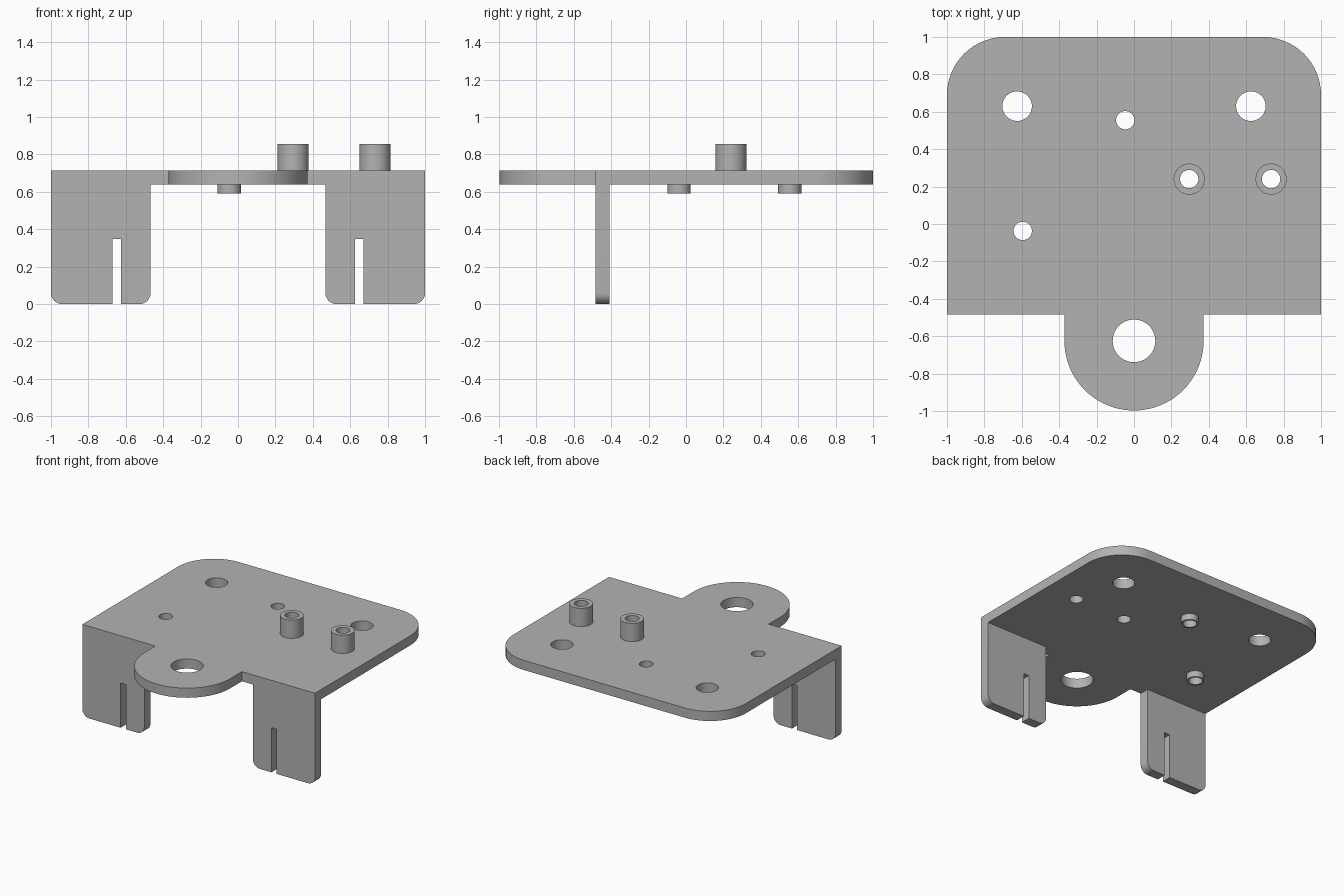
import bpy
import math
from mathutils import Matrix

cube = bpy.data.objects.get("Cube")
if cube:
    bpy.data.objects.remove(cube, do_unlink=True)

grey = bpy.data.materials.new("plain grey")
grey.use_nodes = True
colour = (0.45, 0.45, 0.45, 1)
grey.diffuse_color = colour
grey.node_tree.nodes["Principled BSDF"].inputs["Base Color"].default_value = colour


def arc(cx, cy, r, start, end, steps=16):
    angles = [math.radians(start + (end - start) * i / steps) for i in range(steps + 1)]
    return [(cx + r * math.cos(a), cy + r * math.sin(a)) for a in angles]


def circle(cx, cy, r):
    return arc(cx, cy, r, 0, 360, 48)[:-1]


def extrude(name, loops, low, high, upright=False):
    """Extrude an outline with holes along z, or along y when upright."""
    curve = bpy.data.curves.new(name, 'CURVE')
    curve.dimensions = '2D'
    curve.fill_mode = 'BOTH'
    curve.extrude = (high - low) / 2
    for loop in loops:
        spline = curve.splines.new('POLY')
        spline.points.add(len(loop) - 1)
        for point, (x, y) in zip(spline.points, loop):
            point.co = (x, y, 0, 1)
        spline.use_cyclic_u = True
    obj = bpy.data.objects.new(name, curve)
    bpy.context.collection.objects.link(obj)
    bpy.ops.object.select_all(action='DESELECT')
    obj.select_set(True)
    bpy.context.view_layer.objects.active = obj
    bpy.ops.object.convert(target='MESH')
    obj = bpy.context.view_layer.objects.active
    # Place the extrusion and weld the caps to the walls
    middle = (low + high) / 2
    if upright:
        move = Matrix.Translation((0, middle, 0)) @ Matrix.Rotation(math.pi / 2, 4, 'X')
    else:
        move = Matrix.Translation((0, 0, middle))
    obj.data.transform(move)
    bpy.ops.object.mode_set(mode='EDIT')
    bpy.ops.mesh.select_all(action='SELECT')
    bpy.ops.mesh.remove_doubles(threshold=0.0005)
    bpy.ops.mesh.normals_make_consistent(inside=False)
    bpy.ops.object.mode_set(mode='OBJECT')
    obj.data.materials.clear()
    obj.data.materials.append(grey)
    bpy.ops.object.shade_smooth_by_angle(angle=math.radians(30))
    return obj


BOTTOM, TOP = 0.64, 0.715
FRONT = -0.483
posts = [(0.295, 0.24), (0.733, 0.24)]
collars = [(-0.047, 0.555), (-0.595, -0.037)]

# Mounting plate with rounded back corners, front tab and holes
outline = ([(-1, FRONT), (-0.372, FRONT)]
           + arc(0, -0.625, 0.372, 180, 360, 40)
           + [(0.372, FRONT), (1, FRONT)]
           + arc(0.69, 0.69, 0.31, 0, 90)
           + arc(-0.69, 0.69, 0.31, 90, 180))
holes = [circle(0, -0.625, 0.114)]
holes += [circle(x, 0.63, 0.079) for x in (-0.625, 0.625)]
holes += [circle(x, y, 0.049) for x, y in posts + collars]
extrude("mounting_plate", [outline] + holes, BOTTOM, TOP)

# Hollow posts above the plate
for i, (x, y) in enumerate(posts, 1):
    extrude(f"post_{i}", [circle(x, y, 0.083), circle(x, y, 0.049)], TOP, 0.857)

# Short collars below the plate
for i, (x, y) in enumerate(collars, 1):
    extrude(f"collar_{i}", [circle(x, y, 0.062), circle(x, y, 0.049)], 0.592, BOTTOM)

# Slotted front legs
leg = ([(0.467, BOTTOM)]
       + arc(0.527, 0.06, 0.06, 180, 270, 8)
       + [(0.625, 0), (0.625, 0.347), (0.67, 0.347), (0.67, 0)]
       + arc(0.94, 0.06, 0.06, 270, 360, 8)
       + [(1, BOTTOM)])
for name, side in (("left_leg", 1), ("right_leg", -1)):
    extrude(name, [[(side * x, z) for x, z in leg]], FRONT, -0.408, upright=True)
